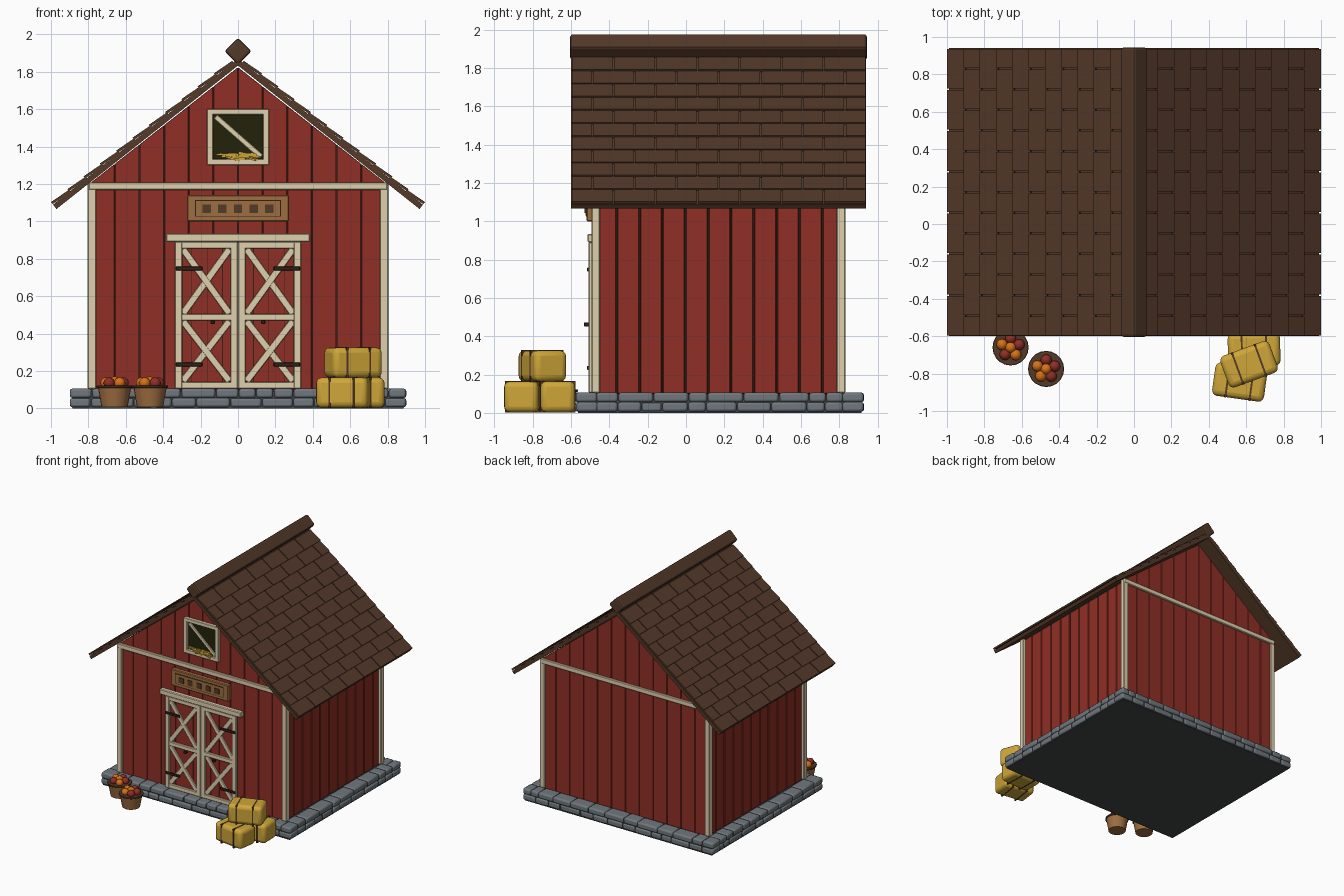
import bpy, bmesh, math, random
from mathutils import Matrix, Euler, Vector

random.seed(4)
if "Cube" in bpy.data.objects:
    bpy.data.objects.remove(bpy.data.objects["Cube"])


def material(name, r, g, b):
    m = bpy.data.materials.new(name)
    m.use_nodes = True
    m.diffuse_color = (r, g, b, 1)
    m.node_tree.nodes["Principled BSDF"].inputs["Base Color"].default_value = (r, g, b, 1)
    return m


RED = material("barn_red", .28, .028, .019)
ROOF = material("roof_brown", .088, .041, .022)
DARK = material("dark_brown", .03, .016, .01)
CREAM = material("cream_trim", .74, .63, .43)
STONE = material("stone_grey", .16, .185, .205)
SLAB = material("slab_grey", .055, .058, .062)
HAY = material("hay_yellow", .62, .38, .04)
WOOD = material("warm_wood", .34, .155, .052)
ORANGE = material("orange_fruit", .68, .17, .008)
LOFT = material("loft_shadow", .016, .016, .003)


def make(name, bm, mats, bevel=0, segments=1, smooth=False):
    bmesh.ops.recalc_face_normals(bm, faces=bm.faces)
    me = bpy.data.meshes.new(name)
    bm.to_mesh(me)
    bm.free()
    for m in mats:
        me.materials.append(m)
    ob = bpy.data.objects.new(name, me)
    bpy.context.collection.objects.link(ob)
    if bevel:
        mod = ob.modifiers.new("soft_edges", 'BEVEL')
        mod.width, mod.segments = bevel, segments
    if smooth:
        bpy.ops.object.select_all(action='DESELECT')
        ob.select_set(True)
        bpy.context.view_layer.objects.active = ob
        bpy.ops.object.shade_smooth_by_angle(angle=math.radians(40))
    return ob


def box(bm, loc, size, rot=(0, 0, 0)):
    m = Matrix.Translation(loc) @ Euler(rot).to_matrix().to_4x4() @ Matrix.Diagonal((*size, 1))
    bmesh.ops.create_cube(bm, size=1, matrix=m)


def boxes(name, mat, items, bevel=0, **kw):
    bm = bmesh.new()
    for it in items:
        box(bm, *it)
    return make(name, bm, [mat], bevel, **kw)


def prism(bm, outline, y0, y1):
    # extrude an x-z outline along y
    face = bm.faces.new([bm.verts.new((x, y0, z)) for x, z in outline])
    out = bmesh.ops.extrude_face_region(bm, geom=[face])["geom"]
    bmesh.ops.translate(bm, vec=(0, y1 - y0, 0), verts=[v for v in out if isinstance(v, bmesh.types.BMVert)])


def bar(a, b, y, width, depth):
    # a strip in the x-z plane from a to b
    dx, dz = b[0] - a[0], b[1] - a[1]
    return (((a[0] + b[0]) / 2, y, (a[1] + b[1]) / 2),
            (math.hypot(dx, dz), depth, width), (0, -math.atan2(dz, dx), 0))


def mirror(ob):
    ob.modifiers.new("mirror", 'MIRROR')


CY = .175  # middle of the building along y

# Foundation: slab ringed by two courses of stones
boxes("foundation_slab", SLAB, [((0, CY, .047), (1.77, 1.48, .094))])


def course(start, end):
    cuts = [start]
    while end - cuts[-1] > .28:
        cuts.append(cuts[-1] + random.uniform(.09, .19))
    cuts += [(cuts[-1] + end) / 2, end]
    return zip(cuts, cuts[1:])


stones = []
for z in (.031, .081):
    for side in (-1, 1):
        for a, b in course(-.9, .9):
            out = random.uniform(-.01, 0)
            stones.append((((a + b) / 2, CY + side * (.7 + out), z), (b - a - .003, .11, .05)))
        for a, b in course(CY - .645, CY + .645):
            out = random.uniform(-.01, 0)
            stones.append(((side * (.845 + out), (a + b) / 2, z), (.11, b - a - .003, .05)))
boxes("foundation_stones", STONE, stones, .013, segments=2, smooth=True)


# Walls: dark core, with separate boards over it
def gable(x, drop=0):
    return 1.824 - drop - .784 * abs(x)


bm = bmesh.new()
prism(bm, [(-.765, .09), (.765, .09), (.765, gable(.765, .002)), (0, gable(0, .002)),
           (-.765, gable(.765, .002))], -.466, .808)
make("wall_core", bm, [DARK])
bm = bmesh.new()
step = 1.58 / 12
for i in range(12):
    a, b = -.79 + i * step + .002, -.79 + (i + 1) * step - .002
    for y in (-.476, .804):
        prism(bm, [(a, .1), (b, .1), (b, gable(b)), (a, gable(a))], y, y + .016)
make("end_wall_boards", bm, [RED], .0015)
step = 1.31 / 11
boxes("side_wall_boards", RED, [((s * .772, -.48 + (i + .5) * step, .65), (.018, step - .007, 1.1))
                                for s in (-1, 1) for i in range(11)], .003)

# Cream trim
boxes("corner_posts", CREAM, [((x, y, .655), (.046, .046, 1.1))
                              for x in (-.781, .781) for y in (-.471, .809)], .005)
boxes("gable_beams", CREAM, [((0, y, 1.188), (1.6, .034, .042)) for y in (-.478, .818)], .005)

# Roof: slab, overlapping staggered shingles and ridge cap
A = math.atan(.79)
FRONT, BACK, LEN = -.6, .94, 1.26
MIDY = (FRONT + BACK) / 2


def slope(s, n, y):
    return (s * math.cos(A) + n * math.sin(A), y, 1.87 - s * math.sin(A) + n * math.cos(A))


mirror(boxes("roof_slab", ROOF, [(slope(LEN / 2, -.0145, MIDY), (LEN, BACK - FRONT, .029), (0, A, 0))]))
shingles = []
for row in range(11):
    s = LEN - row * .111 - .059
    cuts = [BACK - k * .22 for k in range(8)]
    if row % 2:
        cuts = [BACK] + [c - .11 for c in cuts[:-1]] + [FRONT]
    for a, b in zip(cuts[1:], cuts):
        shingles.append((slope(s, .007, (a + b) / 2), (.118, b - a - .008, .014), (0, A - .07, 0)))
mirror(boxes("roof_shingles", ROOF, shingles))
boxes("ridge_cap", ROOF, [((0, MIDY, 1.909), (.103, 1.55, .103), (0, math.pi / 4, 0))], .014, segments=2)

# Barn doors: boards, frames, cross braces, header
boxes("door_backing", DARK, [((0, -.479, .5), (.66, .01, .78))])
boxes("door_boards", RED, [((-.33 + (i + .5) * .0825, -.483, .5), (.079, .012, .78)) for i in range(8)])
frame, braces = [], []
for s in (-1, 1):
    for x in (.0205, .317):
        frame.append(((s * x, -.496, .498), (.04, .024, .785)))
    for z in (.124, .487, .872):
        frame.append(((s * .169, -.496, z), (.27, .022, .036)))
    for lo, hi in ((.145, .468), (.506, .853)):
        braces.append(bar((s * .045, lo), (s * .295, hi), -.494, .037, .016))
        braces.append(bar((s * .045, hi), (s * .295, lo), -.493, .037, .016))
boxes("door_frames", CREAM, frame, .004)
boxes("door_braces", CREAM, braces, .003)
boxes("door_header", CREAM, [((0, -.494, .912), (.772, .04, .046))], .006)
iron = [((s * .262, -.511, z), (.142, .01, .022)) for s in (-1, 1) for z in (.235, .748)]
iron += [((s * .135, -.517, .462), (.022, .03, .022)) for s in (-1, 1)]
boxes("door_ironwork", DARK, iron, .003)

# Sign board with a framed panel and five square tiles
boxes("sign_board", WOOD, [((0, -.5, 1.07), (.545, .04, .142))], .006)
boxes("sign_outline", DARK, [((0, -.521, 1.07), (.458, .004, .088))])
boxes("sign_panel", WOOD, [((0, -.523, 1.07), (.45, .004, .08))])
boxes("sign_tiles", ROOF, [((x * .084, -.526, 1.067), (.045, .008, .045)) for x in range(-2, 3)])

# Hay loft window
boxes("loft_opening", LOFT, [((0, -.478, 1.452), (.28, .008, .26))])
loft = [((s * .149, -.488, 1.452), (.032, .03, .3)) for s in (-1, 1)]
loft += [((0, -.488, 1.452 + s * .134), (.33, .03, .032)) for s in (-1, 1)]
loft.append(bar((-.12, 1.56), (.125, 1.345), -.487, .028, .012))
boxes("loft_frame", CREAM, loft, .003)
boxes("loft_straw", HAY, [((random.uniform(-.08, .08), random.uniform(-.515, -.49), random.uniform(1.335, 1.362)),
                           (random.uniform(.08, .13), .01, .01),
                           (0, random.uniform(-.3, .3), random.uniform(-.2, .2))) for _ in range(20)])

# Hay bales with straps
for name, x, y, z, turn in (("front", .565, -.845, .084, -.14), ("back", .642, -.672, .084, .03),
                            ("top", .615, -.75, .245, .35)):
    boxes(name + "_hay_bale", HAY, [((x, y, z), (.28, .18, .162), (0, 0, turn))], .03, segments=3, smooth=True)
    axis = Vector((math.cos(turn), math.sin(turn), 0))
    boxes(name + "_bale_straps", ROOF, [(Vector((x, y, z)) + axis * d, (.01, .184, .166), (0, 0, turn))
                                        for d in (-.065, .065)])


# Baskets of mixed fruit
def basket(name, x, y, red_ones):
    bm = bmesh.new()
    bmesh.ops.create_cone(bm, cap_ends=True, segments=20, radius1=.07, radius2=.09, depth=.112,
                          matrix=Matrix.Translation((x, y, .064)))
    make(name + "_basket", bm, [WOOD], smooth=True)
    bm = bmesh.new()
    bmesh.ops.create_cone(bm, cap_ends=True, segments=20, radius1=.095, radius2=.097, depth=.014,
                          matrix=Matrix.Translation((x, y, .116)))
    make(name + "_basket_rim", bm, [ROOF], .003, smooth=True)
    bm = bmesh.new()
    for i in range(6):
        r, t = (.048, i * math.tau / 5 + .3) if i < 5 else (0, 0)
        pos = (x + r * math.cos(t), y + r * math.sin(t), .136 if i < 5 else .141)
        ball = bmesh.ops.create_uvsphere(bm, u_segments=12, v_segments=8, radius=.03,
                                         matrix=Matrix.Translation(pos))
        for f in {f for v in ball["verts"] for f in v.link_faces}:
            f.material_index = int(i in red_ones)
    make(name + "_fruit", bm, [ORANGE, RED], smooth=True)


basket("left_side", -.47, -.775, (0, 1, 4))
basket("right_side", -.66, -.66, (0, 1, 3))
